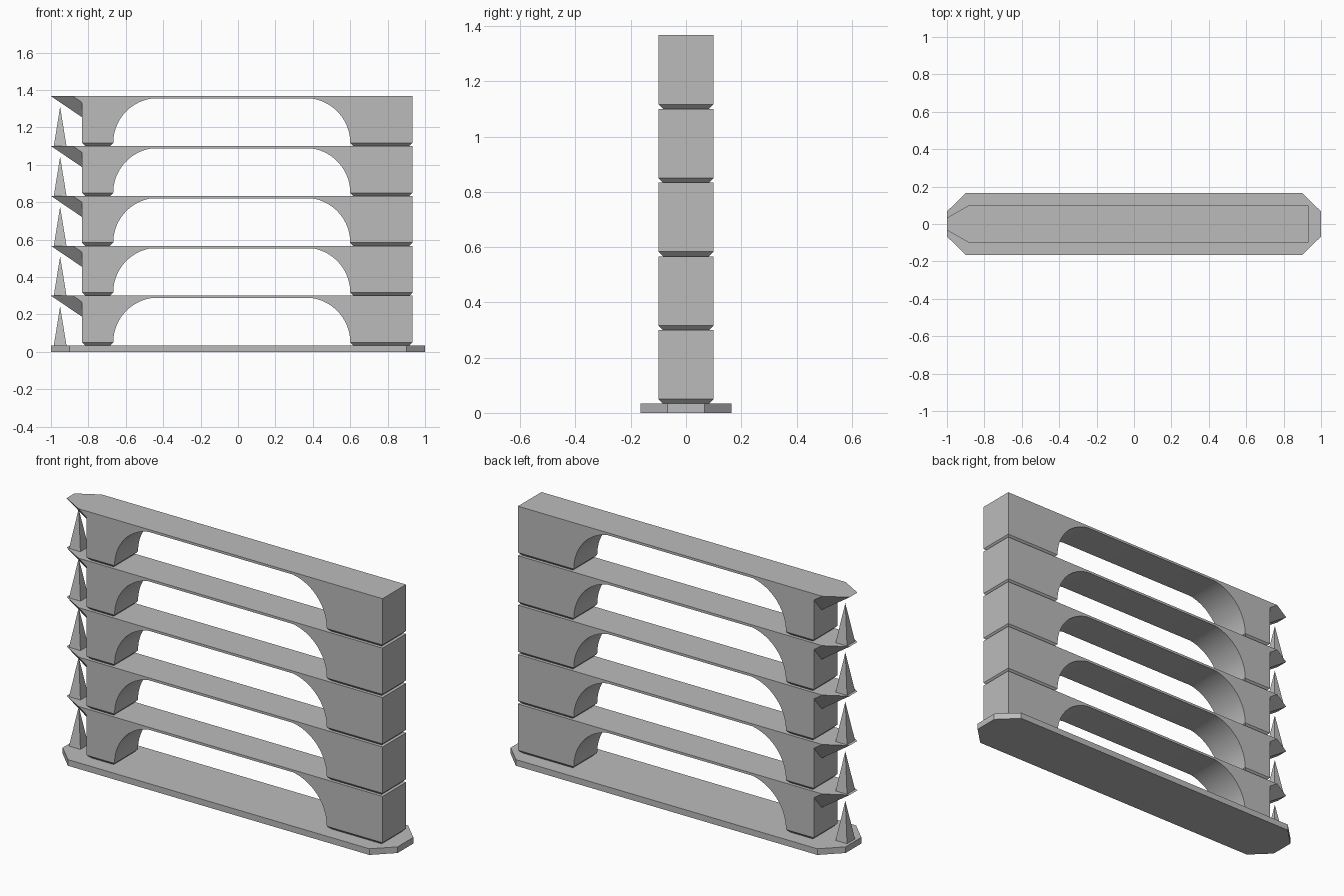
import bpy, bmesh, math

if "Cube" in bpy.data.objects:
    bpy.data.objects.remove(bpy.data.objects["Cube"], do_unlink=True)

GREY = (0.5, 0.5, 0.5, 1)
mat = bpy.data.materials.new("plain grey")
mat.use_nodes = True
mat.diffuse_color = GREY
mat.node_tree.nodes["Principled BSDF"].inputs["Base Color"].default_value = GREY

BASE_H = 0.0333      # plate thickness
PITCH = 0.2667       # height of one storey
HALF_D = 0.1         # half depth of the tower
FOOT = 0.0167        # chamfer at the bottom of each column
LEFT, RIGHT = (-0.833, -0.667), (0.6, 0.933)   # x spans of the columns


def finish(bm, name, smooth=False):
    bmesh.ops.recalc_face_normals(bm, faces=bm.faces)
    mesh = bpy.data.meshes.new(name)
    bm.to_mesh(mesh)
    bm.free()
    obj = bpy.data.objects.new(name, mesh)
    bpy.context.collection.objects.link(obj)
    mesh.materials.append(mat)
    if smooth:
        bpy.ops.object.select_all(action='DESELECT')
        obj.select_set(True)
        bpy.context.view_layer.objects.active = obj
        bpy.ops.object.shade_smooth_by_angle(angle=math.radians(20))
    return obj


def prism(name, points, offset, smooth=False):
    """Extrude a closed outline along an offset."""
    bm = bmesh.new()
    face = bm.faces.new([bm.verts.new(p) for p in points])
    new = bmesh.ops.extrude_face_region(bm, geom=[face])["geom"]
    bmesh.ops.translate(bm, vec=offset, verts=[v for v in new if isinstance(v, bmesh.types.BMVert)])
    return finish(bm, name, smooth)


def hull(name, points):
    bm = bmesh.new()
    for p in points:
        bm.verts.new(p)
    bmesh.ops.convex_hull(bm, input=bm.verts)
    bmesh.ops.dissolve_limit(bm, angle_limit=0.01, verts=bm.verts, edges=bm.edges)
    return finish(bm, name)


def arch_curve(side, z, radius=0.24, rise=0.237, steps=20):
    """Quarter arc from the column's inner edge up to the bridge underside."""
    edge = LEFT[1] if side < 0 else RIGHT[0]
    end = math.asin(rise / radius)
    return [(edge - side * radius * (1 - math.cos(end * i / steps)), -HALF_D,
             z + radius * math.sin(end * i / steps)) for i in range(steps + 1)]


# Base plate with cut corners
plate = [(-1, -0.067), (-0.9, -0.165), (0.9, -0.165), (1, -0.067),
         (1, 0.067), (0.9, 0.165), (-0.9, 0.165), (-1, 0.067)]
prism("base_plate", [(x, y, 0) for x, y in plate], (0, 0, BASE_H))

for n in range(5):
    z0 = BASE_H + n * PITCH
    top, spring = z0 + PITCH, z0 + FOOT

    # Two columns joined by a thin bridge
    outline = [(LEFT[0], -HALF_D, top), (LEFT[0], -HALF_D, spring)]
    outline += arch_curve(-1, spring) + arch_curve(1, spring)[::-1]
    outline += [(RIGHT[1], -HALF_D, spring), (RIGHT[1], -HALF_D, top)]
    prism(f"bridge_{n + 1}", outline, (0, 2 * HALF_D, 0), smooth=True)

    # Chamfered feet
    for side, (a, b) in (("right", LEFT), ("left", RIGHT)):
        hull(f"{side}_foot_{n + 1}",
             [(x, s * (HALF_D - i), z) for s in (-1, 1)
              for i, z in ((0, spring), (FOOT, z0)) for x in (a + i, b - i)])

    # Tapered overhang on the end
    half = [(-1, 0.033, top), (-0.883, HALF_D, top), (LEFT[0], HALF_D, top),
            (LEFT[0], HALF_D, top - 0.034), (LEFT[0], 0.033, top - 0.113)]
    hull(f"overhang_{n + 1}", [(x, s * y, z) for x, y, z in half for s in (-1, 1)])

    # Slim pyramid spike below the overhang
    hull(f"spike_{n + 1}", [(-0.951 + a, b, z0) for a in (-0.034, 0.034) for b in (-0.034, 0.034)]
         + [(-0.951, 0, z0 + 0.21)])
